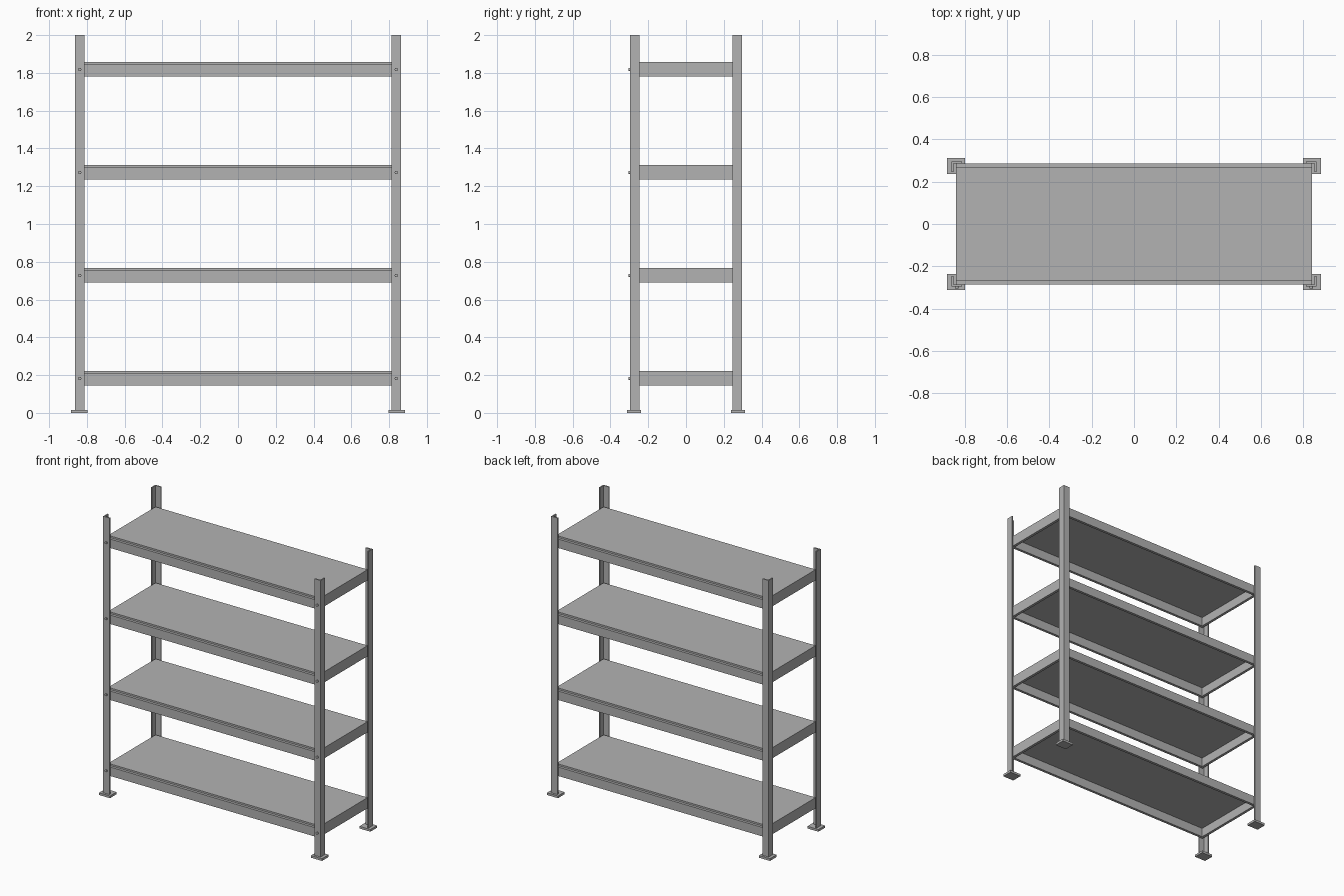
import bpy, bmesh, math
from mathutils import Matrix

if "Cube" in bpy.data.objects:
    bpy.data.objects.remove(bpy.data.objects["Cube"])

steel = bpy.data.materials.new("grey steel")
steel.diffuse_color = (0.448, 0.448, 0.448, 1)
steel.use_nodes = True
steel.node_tree.nodes["Principled BSDF"].inputs["Base Color"].default_value = steel.diffuse_color


def finish(name, bm):
    bmesh.ops.recalc_face_normals(bm, faces=bm.faces)
    me = bpy.data.meshes.new(name)
    bm.to_mesh(me)
    bm.free()
    me.materials.append(steel)
    ob = bpy.data.objects.new(name, me)
    bpy.context.collection.objects.link(ob)
    return ob


def box(name, x0, x1, y0, y1, z0, z1):
    bm = bmesh.new()
    m = Matrix.LocRotScale(((x0 + x1) / 2, (y0 + y1) / 2, (z0 + z1) / 2), None,
                           (abs(x1 - x0), abs(y1 - y0), z1 - z0))
    bmesh.ops.create_cube(bm, size=1, matrix=m)
    return finish(name, bm)


def prism(name, points, z0, z1):
    bm = bmesh.new()
    face = bm.faces.new([bm.verts.new((x, y, z0)) for x, y in points])
    top = bmesh.ops.extrude_face_region(bm, geom=[face])["geom"]
    bmesh.ops.translate(bm, vec=(0, 0, z1 - z0),
                        verts=[v for v in top if isinstance(v, bmesh.types.BMVert)])
    return finish(name, bm)


PX, PY = 0.863, 0.296      # outer corner of the uprights
W, T = 0.05, 0.009         # angle flange width and thickness
SX, SY = 0.842, 0.287      # shelf half size
RAIL = 0.019               # rail thickness
DECK = 0.012               # deck thickness
FOOT = 0.016
tops = [0.222 + 0.5453 * i for i in range(4)]

# L-section uprights on foot plates
for sx, xn in ((-1, "left"), (1, "right")):
    for sy, yn in ((-1, "front"), (1, "back")):
        ell = [(PX, PY), (PX - W, PY), (PX - W, PY - T),
               (PX - T, PY - T), (PX - T, PY - W), (PX, PY - W)]
        prism(f"{yn}_{xn}_upright", [(sx * x, sy * y) for x, y in ell], FOOT, 2)
        box(f"{yn}_{xn}_foot", sx * 0.798, sx * 0.885, sy * 0.237, sy * 0.312, 0, FOOT)

# Shelves: deck resting between long rails, with end rails below
for i, top in enumerate(tops, 1):
    low = top - 0.076
    under = top - DECK
    box(f"shelf_{i}_deck", -SX, SX, -SY + RAIL, SY - RAIL, under, top)
    for s, n in ((-1, "front"), (1, "back")):
        box(f"shelf_{i}_{n}_rail", -SX, SX, s * (SY - RAIL), s * SY, low, under)
    for s, n in ((-1, "left"), (1, "right")):
        box(f"shelf_{i}_{n}_rail", s * (SX - RAIL), s * SX,
            -SY + RAIL, SY - RAIL, low, under)
        # Bolt head on the front face of the upright
        bm = bmesh.new()
        m = Matrix.Translation((s * 0.838, -0.299, top - 0.04)) @ Matrix.Rotation(math.pi / 2, 4, 'X')
        bmesh.ops.create_cone(bm, cap_ends=True, segments=16, radius1=0.009,
                              radius2=0.009, depth=0.01, matrix=m)
        finish(f"shelf_{i}_{n}_bolt", bm)
